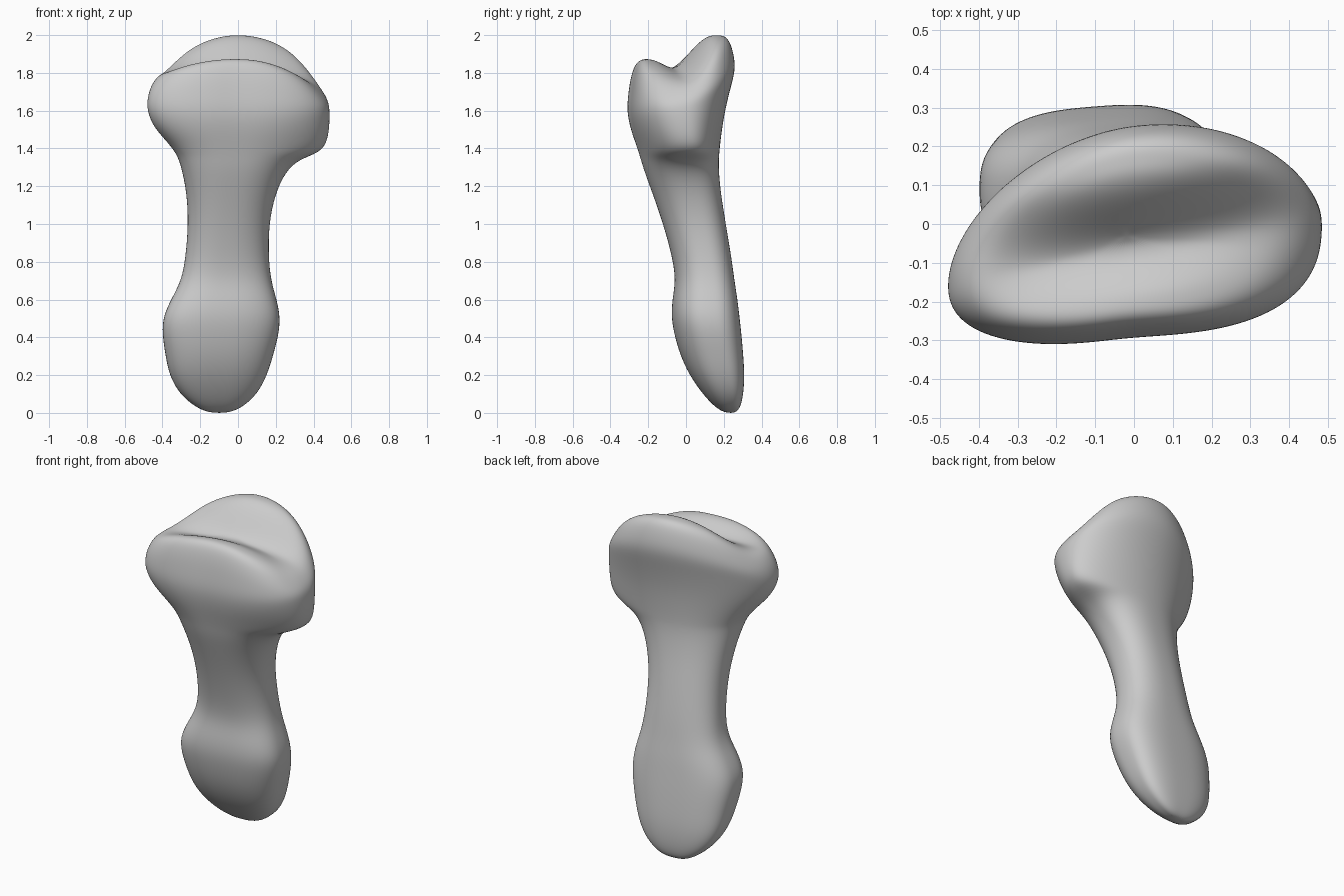
import bpy, bmesh
from math import sin, cos, pi, sqrt, copysign

if "Cube" in bpy.data.objects:
    bpy.data.objects.remove(bpy.data.objects["Cube"])

N = 48

# Sections: z, left x, right x, front y, back y, y of the widest line
SECTIONS = [
    (0.004, -0.16, -0.04, 0.20, 0.265, 0.24),
    (0.03, -0.225, 0.025, 0.155, 0.287, 0.23),
    (0.10, -0.31, 0.103, 0.09, 0.302, 0.21),
    (0.20, -0.365, 0.155, 0.02, 0.307, 0.18),
    (0.31, -0.385, 0.188, -0.03, 0.30, 0.15),
    (0.42, -0.402, 0.217, -0.06, 0.29, 0.12),
    (0.51, -0.397, 0.224, -0.075, 0.28, 0.10),
    (0.60, -0.355, 0.205, -0.07, 0.27, 0.10),
    (0.70, -0.30, 0.175, -0.053, 0.255, 0.10),
    (0.82, -0.278, 0.162, -0.07, 0.24, 0.09),
    (1.00, -0.263, 0.163, -0.12, 0.21, 0.05),
    (1.16, -0.27, 0.195, -0.175, 0.183, 0.01),
    (1.28, -0.295, 0.25, -0.22, 0.172, -0.02),
    (1.345, -0.315, 0.32, -0.238, 0.172, -0.035),
    (1.375, -0.33, 0.44, -0.247, 0.174, -0.04),
    (1.43, -0.37, 0.475, -0.265, 0.18, -0.05),
    (1.51, -0.452, 0.487, -0.293, 0.20, -0.07),
    (1.60, -0.487, 0.488, -0.312, 0.235, -0.085),
]
HEAD = (-0.487, 0.488, -0.305, 0.27, -0.09)


def smooth(a, b, t):
    t = min(1, max(0, (t - a) / (b - a)))
    return t * t * (3 - 2 * t)


def exponent(z, c, s):
    """Squareness: boxy lower end, lopsided head."""
    p = 2.75 - 0.4 * smooth(0.5, 0.9, z)
    head = 1.9 if s > 0 else (2.7 if c > 0 else 2.25)
    return p + (head - p) * smooth(1.1, 1.65, z)


def section_point(ang, z, xl, xr, yf, yb, yc):
    """Lopsided superellipse, sheared so its right end swings backwards."""
    c, s = cos(ang), sin(ang)
    shear = 0.08 + 0.08 * smooth(0.9, 1.6, z)
    cx = (xl + xr) / 2
    cx += (-0.02 - cx) * smooth(1.0, 1.4, z)
    rx = xr - cx if c > 0 else cx - xl
    ry = yb - yc if s > 0 else yc - yf
    ry = sqrt(max(ry * ry - (shear * (cx - xl)) ** 2, 0.0004))
    p = exponent(z, c, s)
    cc = copysign(abs(c) ** (2 / p), c)
    dx = rx * cc
    if c > 0 and z > 1.28:  # tubercle pushed out at the right tip only
        plain = min(rx, 0.27 + 0.238 * min(1, (z - 1.28) / 0.3))
        dx = plain * cc + (rx - plain) * cc ** 3
    dy = ry * copysign(abs(s) ** (2 / p), s)
    if c > 0 and s < 0:  # fuller front right corner of the head
        shear *= 1 + 0.75 * s * smooth(1.1, 1.6, z)
    return cx + dx, yc + dy + shear * dx


def joint_height(x, y):
    """Saddle: tall back crest, low front crest, groove between."""
    v = y - 0.15 * x
    q = x * x
    right = x > 0
    back = 2.0 - (0.98 if right else 1.08) * q
    front = 1.875 - (0.85 if right else 0.45) * q
    valley = 1.82 - (0.45 if right else 0.1) * q
    return (valley + (front - valley) * smooth(-0.06, -0.20, v)
            + (back - valley) * smooth(-0.08, 0.14, v))


bm = bmesh.new()
rings = []

# Shaft and both flared ends
for z, *dims in SECTIONS:
    ring = []
    for i in range(N):
        a = 2 * pi * i / N
        x, y = section_point(a, z, *dims)
        lift = 0.12 * max(0, sin(a)) * smooth(1.4, 1.6, z)
        ring.append(bm.verts.new((x, y, z + lift)))
    rings.append(ring)

# Rounded rim and saddle-shaped joint surface
for s, k in [(0.988, 0.36), (0.955, 0.62), (0.90, 0.84), (0.84, 0.95), (0.76, 1),
             (0.66, 1), (0.54, 1), (0.40, 1), (0.25, 1), (0.1, 1)]:
    ring = []
    for i in range(N):
        a = 2 * pi * i / N
        x, y = section_point(a, 1.7, *HEAD)
        x, y = -0.02 + (x + 0.02) * s, -0.03 + (y + 0.03) * s
        base = 1.60 + 0.12 * max(0, sin(a))
        ring.append(bm.verts.new((x, y, base + (joint_height(x, y) - base) * k)))
    rings.append(ring)

for lo, hi in zip(rings, rings[1:]):
    for i in range(N):
        j = (i + 1) % N
        bm.faces.new((lo[i], lo[j], hi[j], hi[i]))

# Closing fans at the two poles
bottom = bm.verts.new((-0.1, 0.238, 0))
top = bm.verts.new((-0.02, -0.03, joint_height(-0.02, -0.03)))
for i in range(N):
    j = (i + 1) % N
    bm.faces.new((bottom, rings[0][j], rings[0][i]))
    bm.faces.new((top, rings[-1][i], rings[-1][j]))

# Even out the section rings slightly
bmesh.ops.smooth_vert(bm, verts=[v for r in rings[11:-4] for v in r], factor=0.3,
                      use_axis_x=True, use_axis_y=True, use_axis_z=True)
bmesh.ops.recalc_face_normals(bm, faces=bm.faces)
mesh = bpy.data.meshes.new("finger_bone")
bm.to_mesh(mesh)
bm.free()
for p in mesh.polygons:
    p.use_smooth = True
bone = bpy.data.objects.new("finger_bone", mesh)
bpy.context.collection.objects.link(bone)
sub = bone.modifiers.new("smooth", 'SUBSURF')
sub.levels = sub.render_levels = 2
